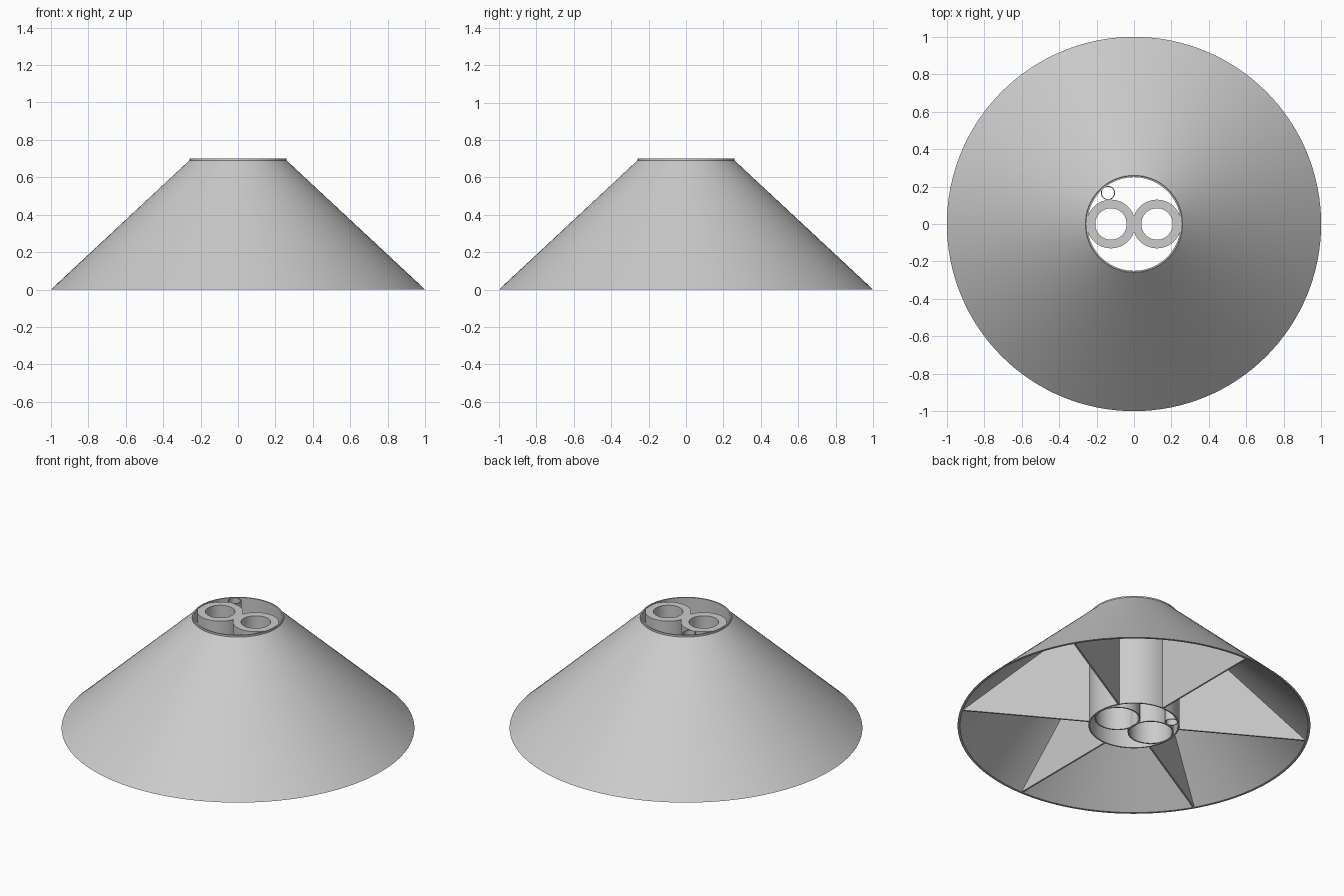
import bpy
import bmesh
import math
from mathutils import Matrix

if "Cube" in bpy.data.objects:
    bpy.data.objects.remove(bpy.data.objects["Cube"])

grey = bpy.data.materials.new("light_grey")
grey.diffuse_color = (0.6, 0.6, 0.6, 1)
grey.use_nodes = True
grey.node_tree.nodes["Principled BSDF"].inputs["Base Color"].default_value = grey.diffuse_color


def finish(bm, name, smooth):
    bmesh.ops.recalc_face_normals(bm, faces=bm.faces)
    mesh = bpy.data.meshes.new(name)
    bm.to_mesh(mesh)
    bm.free()
    mesh.materials.append(grey)
    obj = bpy.data.objects.new(name, mesh)
    bpy.context.collection.objects.link(obj)
    if smooth:
        bpy.ops.object.select_all(action='DESELECT')
        obj.select_set(True)
        bpy.context.view_layer.objects.active = obj
        bpy.ops.object.shade_smooth_by_angle(angle=math.radians(30))
    return obj


def lathe(name, profile, x=0, y=0, sides=96):
    """Spin a closed (radius, height) profile around a vertical axis."""
    bm = bmesh.new()
    rings = []
    for r, z in profile:
        rings.append([bm.verts.new((x + r * math.cos(i * math.tau / sides),
                                    y + r * math.sin(i * math.tau / sides), z))
                      for i in range(sides)])
    for k, a in enumerate(rings):
        b = rings[(k + 1) % len(rings)]
        for i in range(sides):
            j = (i + 1) % sides
            bm.faces.new((a[i], a[j], b[j], b[i]))
    return finish(bm, name, True)


TOP = 0.70

# Conical outer shell, open underneath
lathe("cone_shell", [(1.0, 0), (0.26, 0.69), (0.252, 0.685), (0.986, 0)], sides=128)

# Central sleeve, standing slightly proud of the shell
lathe("central_sleeve", [(0.258, 0), (0.258, TOP), (0.25, TOP), (0.25, 0)])

# Twin tubes: wide bore below, narrow collar at the top
for side, label in ((-1, "left"), (1, "right")):
    lathe(label + "_tube",
          [(0.13, 0), (0.13, TOP - 0.004), (0.084, TOP - 0.004),
           (0.084, TOP - 0.1), (0.122, TOP - 0.1), (0.122, 0)],
          x=side * 0.123, sides=64)

# Small cable tube behind the left tube
lathe("small_tube", [(0.038, 0), (0.038, TOP - 0.004), (0.033, TOP - 0.004), (0.033, 0)],
      x=-0.139, y=0.166, sides=32)

# Six triangular ribs between sleeve and shell
for n in range(6):
    bm = bmesh.new()
    outline = [(0.254, 0), (0.99, 0), (0.254, 0.685)]
    face = bm.faces.new([bm.verts.new((r, -0.005, z)) for r, z in outline])
    ext = bmesh.ops.extrude_face_region(bm, geom=[face])
    moved = [v for v in ext["geom"] if isinstance(v, bmesh.types.BMVert)]
    bmesh.ops.translate(bm, verts=moved, vec=(0, 0.01, 0))
    bm.transform(Matrix.Rotation(math.radians(30 + 60 * n), 4, 'Z'))
    finish(bm, f"rib_{n + 1}", False)
